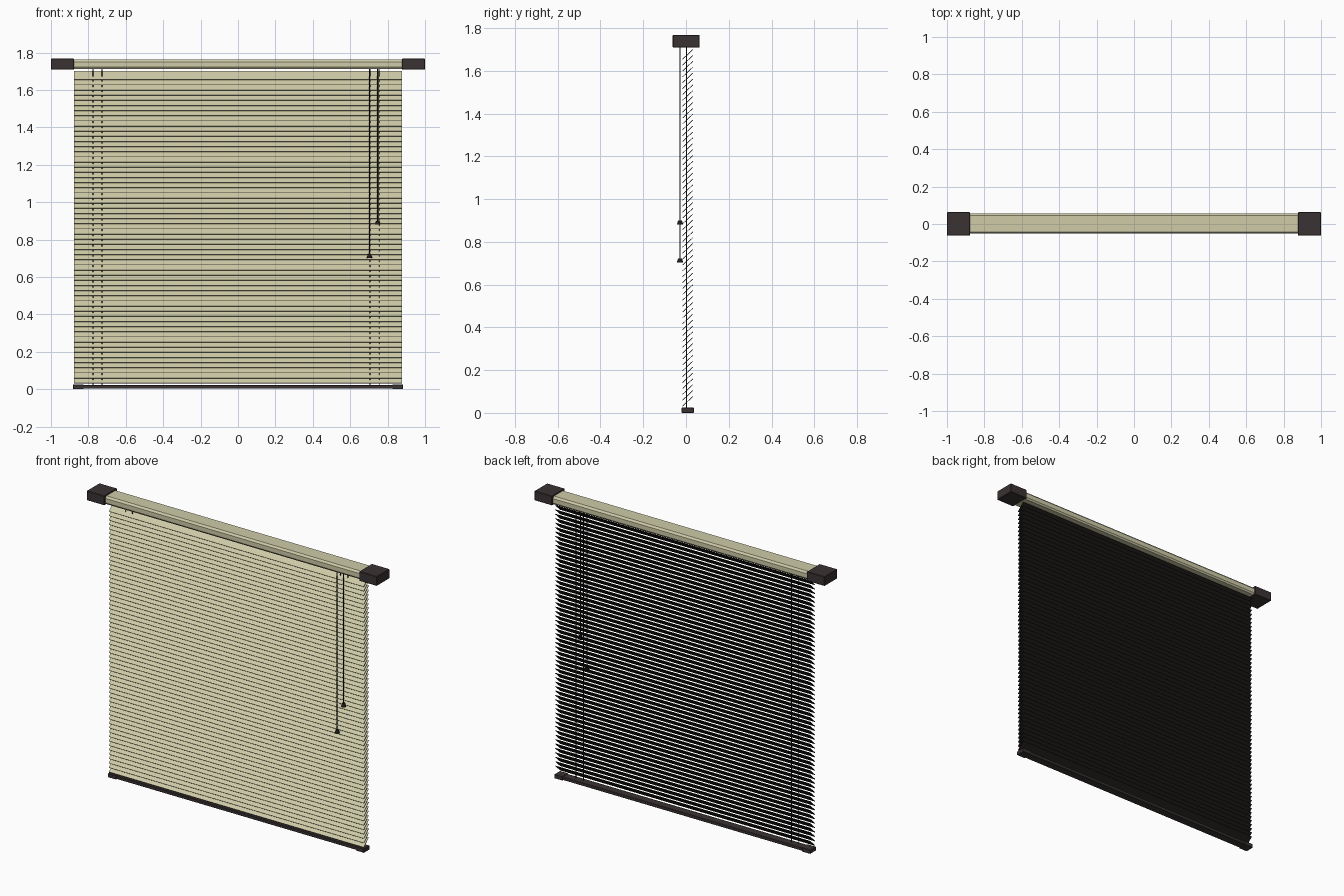
import bpy
import bmesh
from mathutils import Vector

cube = bpy.data.objects.get("Cube")
if cube:
    bpy.data.objects.remove(cube, do_unlink=True)


def material(name, rgb):
    m = bpy.data.materials.new(name)
    m.use_nodes = True
    col = (*rgb, 1)
    m.diffuse_color = col
    m.node_tree.nodes["Principled BSDF"].inputs["Base Color"].default_value = col
    return m


CREAM = material("cream", (0.62, 0.60, 0.39))
BROWN = material("dark brown", (0.043, 0.032, 0.033))
BLACK = material("near black", (0.014, 0.012, 0.011))


def finish(name, bm, *mats):
    bmesh.ops.recalc_face_normals(bm, faces=bm.faces)
    mesh = bpy.data.meshes.new(name)
    bm.to_mesh(mesh)
    bm.free()
    for m in mats:
        mesh.materials.append(m)
    ob = bpy.data.objects.new(name, mesh)
    bpy.context.scene.collection.objects.link(ob)
    return ob


def extrusion(name, profile, half, *mats, rule=None):
    """Extrude a closed (y, z) profile along x, from -half to half."""
    bm = bmesh.new()
    face = bm.faces.new([bm.verts.new((-half, y, z)) for y, z in profile])
    out = bmesh.ops.extrude_face_region(bm, geom=[face])
    verts = [g for g in out["geom"] if isinstance(g, bmesh.types.BMVert)]
    bmesh.ops.translate(bm, verts=verts, vec=(2 * half, 0, 0))
    bmesh.ops.recalc_face_normals(bm, faces=bm.faces)
    if rule:
        for f in bm.faces:
            f.material_index = rule(f.normal)
    return finish(name, bm, *mats)


def box(name, lo, hi, mat, bevel=0.0):
    lo, hi = Vector(lo), Vector(hi)
    bm = bmesh.new()
    bmesh.ops.create_cube(bm, size=1)
    bmesh.ops.scale(bm, verts=bm.verts, vec=hi - lo)
    bmesh.ops.translate(bm, verts=bm.verts, vec=(lo + hi) / 2)
    if bevel:
        bmesh.ops.bevel(bm, geom=bm.edges[:], offset=bevel, segments=1, affect="EDGES")
    return finish(name, bm, mat)


def rod(name, x, y, z0, z1, r0, r1, mat, sides=8):
    bm = bmesh.new()
    bmesh.ops.create_cone(bm, cap_ends=True, segments=sides, radius1=r0, radius2=r1, depth=z1 - z0)
    bmesh.ops.translate(bm, verts=bm.verts, vec=(x, y, (z0 + z1) / 2))
    return finish(name, bm, mat)


WIDTH = 0.878

# Head rail with chamfered long edges
extrusion("head_rail", [(-0.045, 1.712), (-0.052, 1.722), (-0.052, 1.75), (-0.042, 1.762),
                        (0.046, 1.762), (0.056, 1.75), (0.056, 1.722), (0.049, 1.712)], WIDTH, CREAM)

# End caps of the head rail and the bottom rail
for side, s in (("left", 1), ("right", -1)):
    xs = sorted((s * 0.877, s * 1.0))
    box(side + "_head_cap", (xs[0], -0.062, 1.709), (xs[1], 0.064, 1.768), BROWN, 0.003)
    xs = sorted((s * 0.825, s * 0.882))
    box(side + "_bottom_cap", (xs[0], -0.02, 0), (xs[1], 0.037, 0.025), BROWN, 0.002)

# Bottom rail
box("bottom_rail", (-0.83, -0.017, 0.003), (0.83, 0.034, 0.022), BROWN, 0.002)

# Tilted slats: cream upper face, dark underside and edges
slats = extrusion("slats", [(-0.017, 0.033), (0.031, 0.078), (0.033, 0.0757), (-0.015, 0.0307)],
                  WIDTH, CREAM, BLACK,
                  rule=lambda n: 0 if n.z > 0.1 and n.y < -0.1 else 1)
array = slats.modifiers.new("stack", "ARRAY")
array.count = 60
array.use_relative_offset = False
array.use_constant_offset = True
array.constant_offset_displace = (0, 0, 0.0275)

# Ladder cords running through the slats
for i, x in enumerate((-0.775, -0.727, 0.705, 0.755)):
    rod(f"ladder_cord_{i + 1}", x, 0.002, 0.015, 1.715, 0.0025, 0.0025, BLACK, 6)

# Pull cords with tapered knobs
for name, x, z in (("long", 0.703, 0.703), ("short", 0.747, 0.88)):
    rod(name + "_pull_cord", x, -0.028, z + 0.01, 1.715, 0.003, 0.003, BLACK)
    rod(name + "_pull_knob", x, -0.028, z, z + 0.02, 0.015, 0.009, BLACK, 12)
